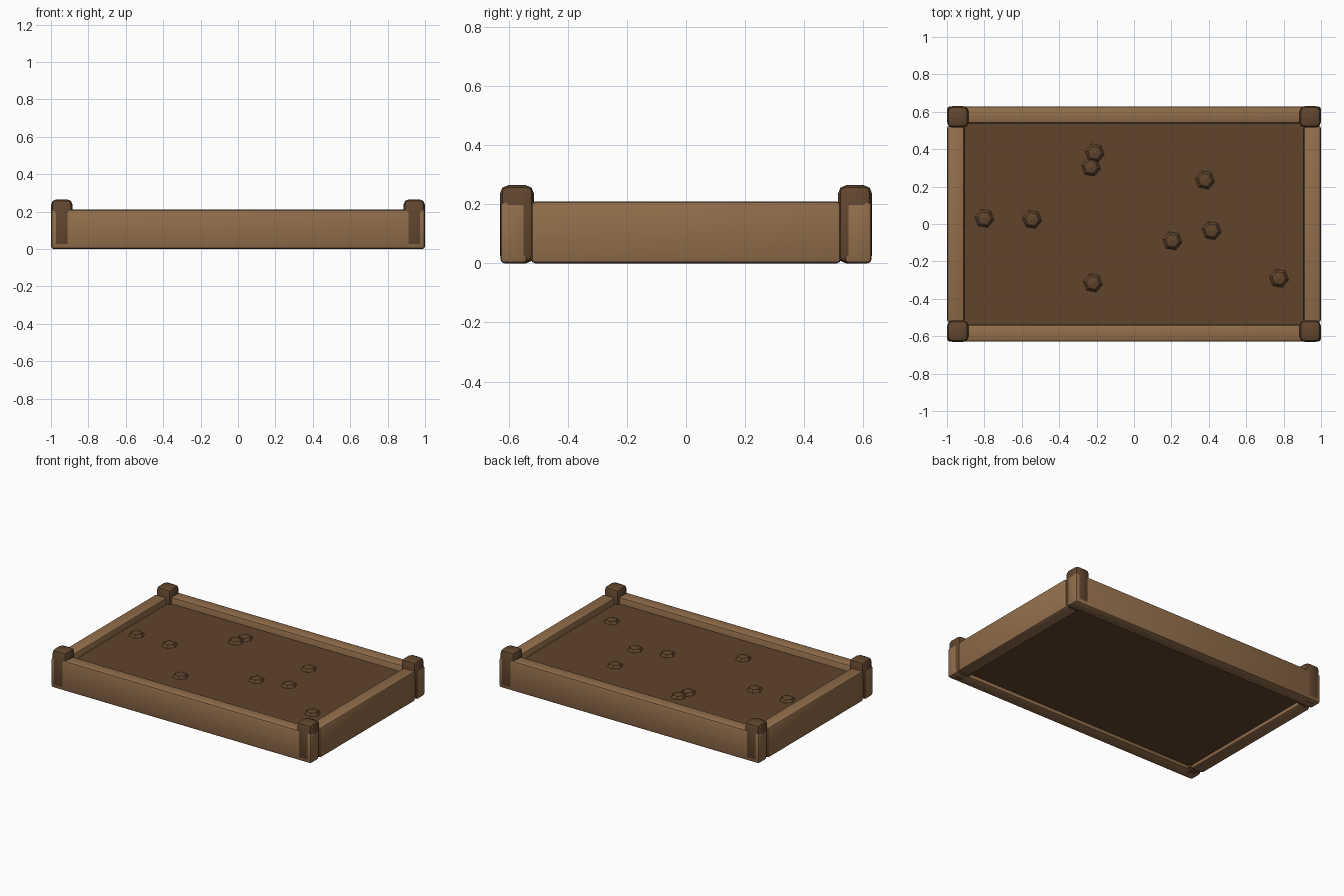
import bpy
import math

if "Cube" in bpy.data.objects:
    bpy.data.objects.remove(bpy.data.objects["Cube"])


def material(name, rgb):
    mat = bpy.data.materials.new(name)
    mat.use_nodes = True
    mat.diffuse_color = (*rgb, 1)
    mat.node_tree.nodes["Principled BSDF"].inputs["Base Color"].default_value = (*rgb, 1)
    return mat


wood = material("light wood", (0.29, 0.157, 0.07))
dark_wood = material("dark wood", (0.12, 0.062, 0.028))
earth = material("soil brown", (0.116, 0.058, 0.025))

HALF_X, HALF_Y = 1.0, 0.63
PLANK, PLANK_TOP = 0.093, 0.21
POST, POST_TOP = 0.115, 0.265


def box(name, low, high, mat, bevel=0.0):
    """Box between two corners, with optional rounded edges."""
    centre = [(a + b) / 2 for a, b in zip(low, high)]
    bpy.ops.mesh.primitive_cube_add(size=1, location=centre)
    obj = bpy.context.object
    obj.name = name
    obj.scale = [b - a for a, b in zip(low, high)]
    bpy.ops.object.transform_apply(location=False, rotation=False, scale=True)
    obj.data.materials.append(mat)
    if bevel:
        mod = obj.modifiers.new("rounded edges", "BEVEL")
        mod.width = bevel
        mod.segments = 2
        bpy.ops.object.modifier_apply(modifier=mod.name)
        bpy.ops.object.shade_smooth_by_angle(angle=math.radians(30))
    return obj


# Long planks run the full length; their ends show beside the posts
for name, s in (("front", -1), ("back", 1)):
    y0, y1 = sorted((s * (HALF_Y - 0.001), s * (HALF_Y - PLANK)))
    box(name + "_plank", (-HALF_X, y0, 0), (HALF_X, y1, PLANK_TOP), wood, 0.015)

# Short planks fit between the long ones
for name, s in (("right", -1), ("left", 1)):
    x0, x1 = sorted((s * HALF_X, s * (HALF_X - PLANK)))
    end = HALF_Y - POST + 0.01
    box(name + "_plank", (x0, -end, 0), (x1, end, PLANK_TOP), wood, 0.015)

# Corner posts
for side, sx in (("right", -1), ("left", 1)):
    for face, sy in (("front", -1), ("back", 1)):
        x0, x1 = sorted((sx * (HALF_X - 0.001), sx * (HALF_X - POST)))
        y0, y1 = sorted((sy * HALF_Y, sy * (HALF_Y - POST)))
        box(f"{face}_{side}_post", (x0, y0, 0), (x1, y1, POST_TOP), dark_wood, 0.028)

# Soil filling, slightly raised off the ground
SOIL_TOP = 0.165
inner_x, inner_y = HALF_X - PLANK + 0.01, HALF_Y - PLANK + 0.01
box("soil", (-inner_x, -inner_y, 0.025), (inner_x, inner_y, SOIL_TOP), earth)

# Low faceted clods of earth
clods = [(-0.21, 0.38), (-0.23, 0.305), (0.38, 0.235), (-0.8, 0.03), (-0.545, 0.025),
         (0.205, -0.09), (0.415, -0.035), (-0.22, -0.315), (0.775, -0.29)]
for i, (x, y) in enumerate(clods, 1):
    bpy.ops.mesh.primitive_uv_sphere_add(segments=6, ring_count=4, radius=0.052,
                                         location=(x, y, SOIL_TOP),
                                         rotation=(0, 0, math.radians(20)))
    clod = bpy.context.object
    clod.name = f"clod_{i}"
    clod.scale.z = 0.45
    clod.data.materials.append(earth)
